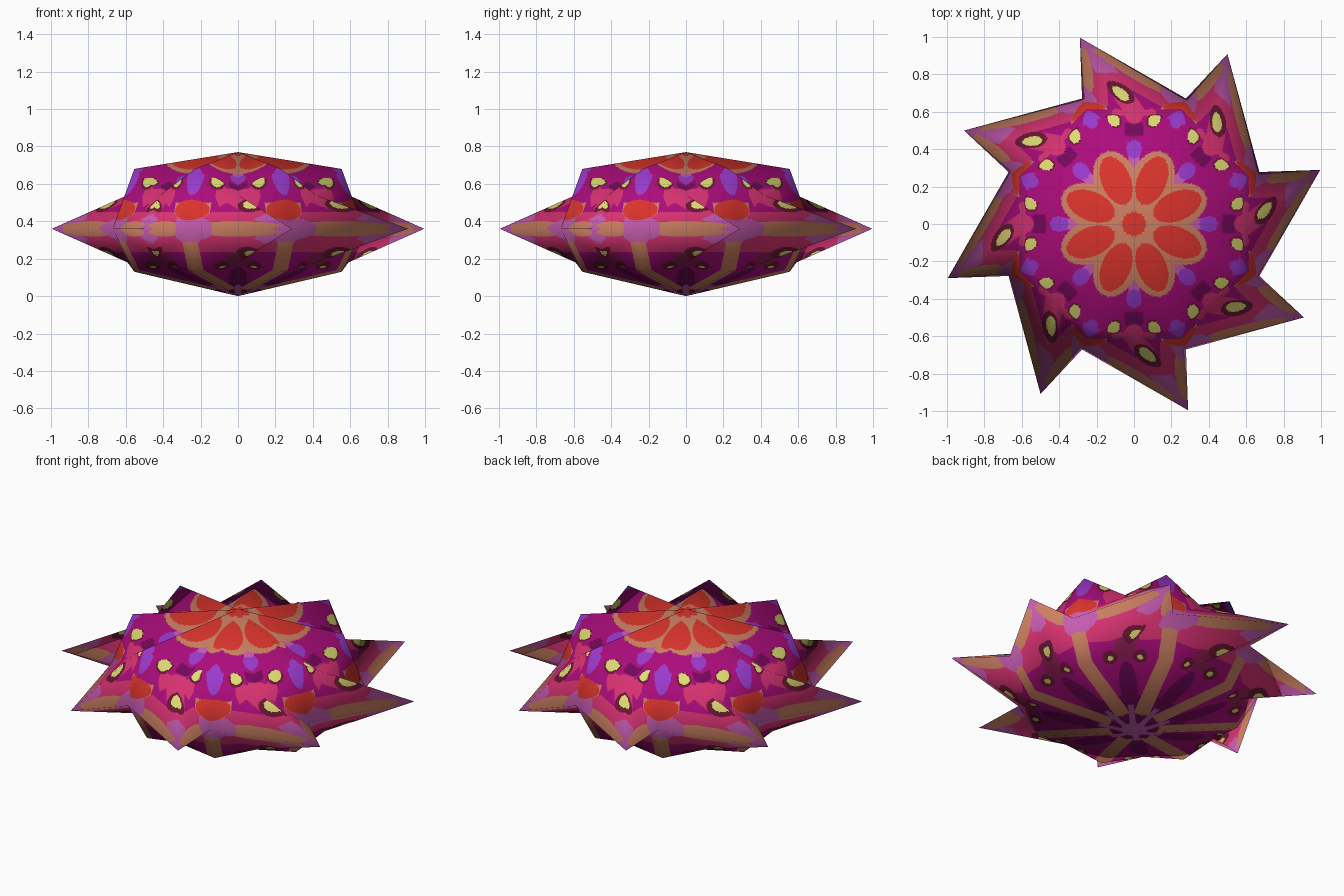
import bpy, math
from mathutils import Vector, Matrix

if "Cube" in bpy.data.objects:
    bpy.data.objects.remove(bpy.data.objects["Cube"])

# ---- flat colours (given as sRGB hex, stored linear)
PALETTE = {"red": "DA342C", "tan": "CC8062", "magenta": "AC0C7C", "rose": "D83272",
           "deep_purple": "76085C", "maroon": "8E1E52", "violet": "9A3ACC",
           "yellow": "E0DC74", "orchid": "C65CB0", "brown": "6C1634"}
NAMES = list(PALETTE)
MATS = []
for name, hx in PALETTE.items():
    m = bpy.data.materials.new(name)
    c = [int(hx[i:i + 2], 16) / 255 for i in (0, 2, 4)]
    m.diffuse_color = [((v + .055) / 1.055) ** 2.4 if v > .04 else v / 12.92 for v in c] + [1]
    m.use_nodes = True
    m.node_tree.nodes["Principled BSDF"].inputs["Base Color"].default_value = m.diffuse_color
    MATS.append(m)


def polar(r, deg, z):
    a = math.radians(deg)
    return Vector((r * math.cos(a), r * math.sin(a), z))


# ---- corner points of one eighth; FLAT holds the untwisted point used for the pattern
H = 22.5
P = {"A": Vector((0, 0, .77)), "B": Vector((0, 0, 0)),
     "U0": polar(.6, -H, .68), "U1": polar(.6, H, .68), "V": polar(.59, 0, .54),
     "E0": polar(.726, -H, .36), "E1": polar(.726, H, .36), "T": polar(1.037, 16.2, .36),
     "L0": polar(.6, -H, .13), "L1": polar(.6, H, .13), "W": polar(.59, 0, .18)}
FLAT = dict(P, T=polar(1.037, 0, .36))
E, V, W = P["E1"], P["V"], P["W"]


def oval(a, b, ra, rb):
    return (a / ra) ** 2 + (b / rb) ** 2 < 1


def ridge_coords(x, y):
    r, d = math.hypot(x, y), math.radians(H) - math.atan2(y, x)
    return r, r * math.cos(d), r * math.sin(d)


# ---- colour rules; p has y mirrored to be positive
UPPER_DOT, LOWER_DOT = Vector((.552, .112, .605)), Vector((.555, .085, .165))


def crown_rule(p):
    x, y, z = p
    r, u, w = ridge_coords(x, y)
    dot = (p - UPPER_DOT).length
    if r < .065 or oval(u - .25, w, .135, .078):
        return "red"
    if r < .15 or oval(u - .23, w, .185, .118):
        return "tan"
    if oval(x - .4, y, .05, .042):
        return "violet"
    if x < .37 and y < .03:
        return "orchid"
    if dot < .038:
        return "yellow"
    if dot < .048 and y < .115:
        return "brown"
    if oval(u - .6, w, .045, .035):
        return "violet"
    if (p - V).length < .06:
        return "rose"
    if .47 < x < .54 and y < .05:
        return "deep_purple"
    return "magenta"


def wall_rule(p):
    x, y, z = p
    r, u, w = ridge_coords(x, y)
    dot = (p - UPPER_DOT).length
    if dot < .038:
        return "yellow"
    if dot < .05:
        return "brown"
    if oval(z - .66, w, .12, .05):
        return "violet"
    if oval(z - .46, w, .055, .10):
        return "red"
    if .415 < z < .50 and w < .105:
        return "tan"
    if z <= .415:
        return "orchid"
    return "rose" if (p - V).length < .12 else "magenta"


def rim_rule(p):
    """orchid notches, lens-shaped tan rim and orchid tips; None elsewhere"""
    x, y, z = p
    s = 1 - y / E.y                       # 0 at the notch, 1 at the tip
    if (p - E).length < .105 or x > .97:
        return "orchid"
    if oval(s - .58, z - .36, .43, .042):
        return "tan"
    if x > .83 and y < .06:
        return "orchid"
    return None


def spike_rule(p):
    x, y, z = p
    if oval(x - .708, y, .042, .036):
        return "yellow"
    if oval(x - .715, y, .068, .06):
        return "brown"
    if rim_rule(p):
        return rim_rule(p)
    if z > .45 and y > .06:
        return "magenta"
    return "rose"


def under_rule(p):
    x, y, z = p
    r, u, w = ridge_coords(x, y)
    if oval(x - .70, y, .03, .025) or (p - LOWER_DOT).length < .02:
        return "yellow"
    if oval(x - .70, y, .06, .055) or (p - LOWER_DOT).length < .042:
        return "brown"
    if w < .045 and z < .29:
        return "tan"
    if rim_rule(p):
        return rim_rule(p)
    if z > .235:
        return "rose"
    return "maroon" if y < .06 else "magenta"


def bowl_rule(p):
    x, y, z = p
    r, u, w = ridge_coords(x, y)
    dot = (p - LOWER_DOT).length
    if r < .07 or (y < .016 and r < .2):
        return "orchid"
    if dot < .02:
        return "yellow"
    if dot < .042:
        return "brown"
    if w < .045 and r > .14:
        return "tan"
    if r < .28 or oval(x - .36, y, .16, .05):
        return "deep_purple"
    if (p - W).length < .06:
        return "maroon"
    return "magenta"


# ---- parts, each a list of flat folds of one eighth with their colour rule
PARTS = {
    "flower_crown": (["A U0 V", "A V U1"], crown_rule),           # pleated flower top
    "upper_wall": (["U0 E0 V", "V E1 U1"], wall_rule),            # upright folds
    "spike_tops": (["E0 T V", "V T E1"], spike_rule),             # swept star points
    "spike_undersides": (["E0 W T", "W E1 T", "E0 L0 W", "W L1 E1"], under_rule),
    "bowl_base": (["B W L0", "B L1 W"], bowl_rule)}               # pleated base
N = 48
CENTRE = Vector((0, 0, .37))
TURNS = [Matrix.Rotation(k * math.pi / 4, 3, 'Z') for k in range(8)]


def key(v):
    return tuple(round(c, 4) + 0.0 for c in v)


def outward(names):
    a, b, c = names.split()
    n = (P[b] - P[a]).cross(P[c] - P[a])
    return (a, b, c) if n.dot((P[a] + P[b] + P[c]) / 3 - CENTRE) > 0 else (a, c, b)


# soft shading: average normal at every corner of the whole form
SOFT = {}
for folds, _ in PARTS.values():
    for f in folds:
        t = outward(f)
        n = (P[t[1]] - P[t[0]]).cross(P[t[2]] - P[t[0]]).normalized()
        for i in range(3):
            p, q, s = P[t[i]], P[t[i - 1]], P[t[i - 2]]
            for R in TURNS:
                k = key(R @ p)
                SOFT[k] = SOFT.get(k, Vector()) + (R @ n) * (q - p).angle(s - p)


def blend(tri, i, j):
    return tri[0] + (tri[1] - tri[0]) * (i / N) + (tri[2] - tri[0]) * (j / N)


CELLS = []
for i in range(N):
    for j in range(N - i):
        CELLS.append(((i, j), (i + 1, j), (i, j + 1)))
        if i + j < N - 1:
            CELLS.append(((i + 1, j), (i + 1, j + 1), (i, j + 1)))


def build(name, folds, rule):
    verts, norms, index, tris, cols = [], [], {}, [], []
    for f in folds:
        t = outward(f)
        real, flat = [P[c] for c in t], [FLAT[c] for c in t]
        soft = [SOFT[key(p)].normalized() for p in real]
        paint = []
        for cell in CELLS:
            q = sum((blend(flat, *c) for c in cell), Vector()) / 3
            q.y = abs(q.y)
            paint.append(NAMES.index(rule(q)))
        for R in TURNS:
            ids = {}
            for i in range(N + 1):
                for j in range(N + 1 - i):
                    v = R @ blend(real, i, j)
                    k = key(v)
                    if k not in index:
                        index[k] = len(verts)
                        verts.append(v)
                        norms.append((R @ blend(soft, i, j)).normalized())
                    ids[i, j] = index[k]
            tris += [tuple(ids[c] for c in cell) for cell in CELLS]
            cols += paint
    me = bpy.data.meshes.new(name)
    me.from_pydata(verts, [], tris)
    for m in MATS:
        me.materials.append(m)
    me.polygons.foreach_set("material_index", cols)
    me.shade_smooth()
    me.normals_split_custom_set_from_vertices(norms)
    me.update()
    bpy.context.collection.objects.link(bpy.data.objects.new(name, me))


for part, (folds, rule) in PARTS.items():
    build(part, folds, rule)
